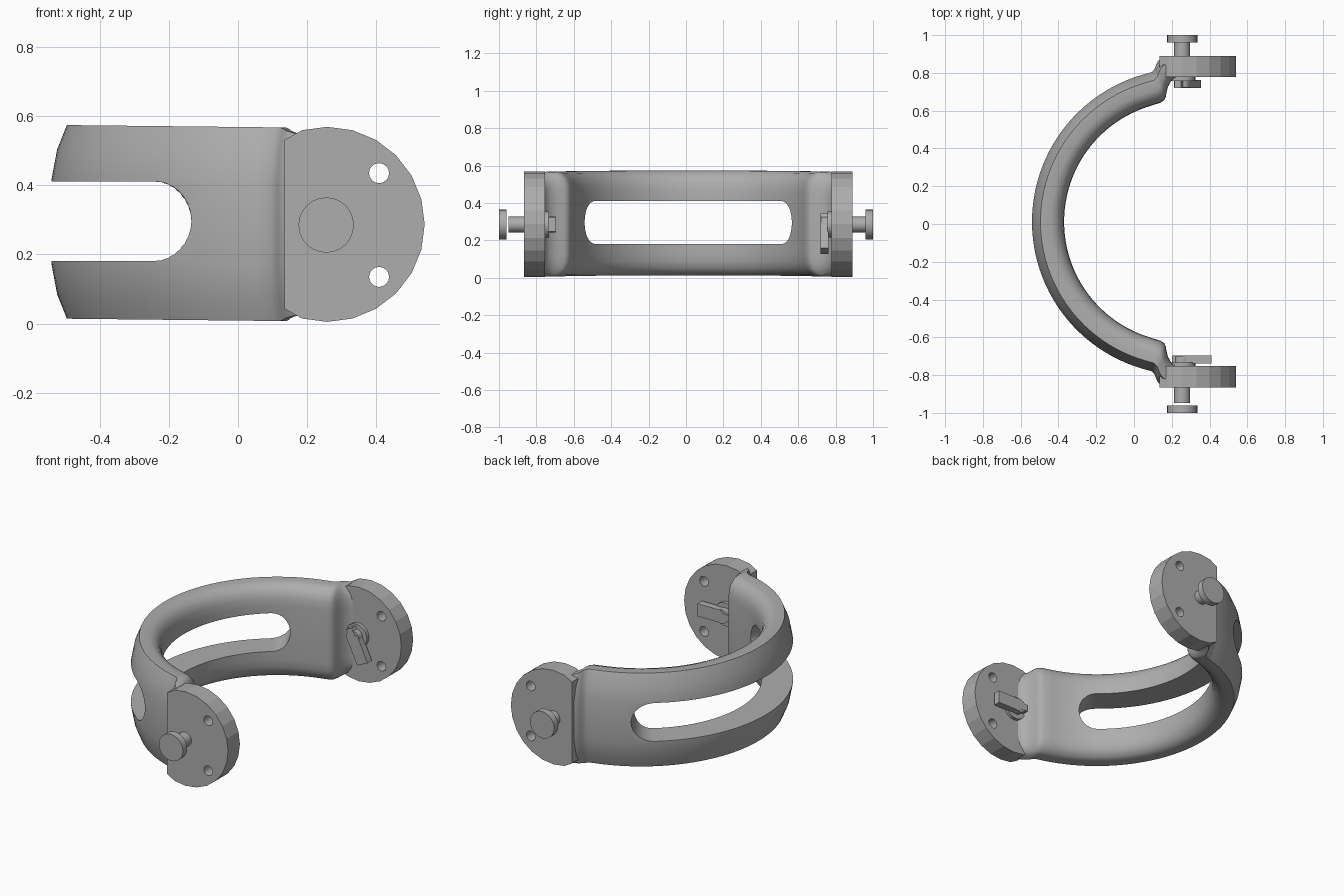
import bpy, bmesh
from math import sin, cos, pi, radians, sqrt

if "Cube" in bpy.data.objects:
    bpy.data.objects.remove(bpy.data.objects["Cube"])

grey = bpy.data.materials.new("satin grey")
grey.use_nodes = True
grey.diffuse_color = (0.42, 0.42, 0.42, 1)
grey.node_tree.nodes["Principled BSDF"].inputs["Base Color"].default_value = (0.42, 0.42, 0.42, 1)

CX, CY, CZ = 0.27, 0.012, 0.287       # centre of the arc
R_IN, R_OUT = 0.64, 0.81
PIN_X, PIN_Z = 0.255, 0.285


def loft(name, rings):
    """Skin a list of equal point loops and cap both ends."""
    bm = bmesh.new()
    loops = [[bm.verts.new(p) for p in ring] for ring in rings]
    n = len(loops[0])
    for a, b in zip(loops, loops[1:]):
        for i in range(n):
            j = (i + 1) % n
            bm.faces.new((a[i], a[j], b[j], b[i]))
    bm.faces.new(loops[0])
    bm.faces.new(loops[-1])
    bmesh.ops.recalc_face_normals(bm, faces=bm.faces)
    mesh = bpy.data.meshes.new(name)
    bm.to_mesh(mesh)
    bm.free()
    mesh.materials.append(grey)
    ob = bpy.data.objects.new(name, mesh)
    bpy.context.collection.objects.link(ob)
    return ob


def prism(name, outline, y0, y1):
    return loft(name, [[(x, y, z) for x, z in outline] for y in (y0, y1)])


def circle(x, z, r, n):
    return [(x + r * cos(2 * pi * i / n), z + r * sin(2 * pi * i / n)) for i in range(n)]


def activate(ob):
    bpy.ops.object.select_all(action='DESELECT')
    ob.select_set(True)
    bpy.context.view_layer.objects.active = ob


def cut(ob, cutter):
    mod = ob.modifiers.new("cut", 'BOOLEAN')
    mod.operation, mod.solver, mod.object = 'DIFFERENCE', 'EXACT', cutter
    activate(ob)
    bpy.ops.object.modifier_apply(modifier=mod.name)


def smooth(ob, angle=35):
    activate(ob)
    bpy.ops.object.shade_smooth_by_angle(angle=radians(angle))


# Curved band: cross-section as (inner-to-outer fraction, height from middle)
half = [(1, 0.12), (0.9, 0.21), (0.735, 0.28), (0.42, 0.28),
        (0.24, 0.27), (0.09, 0.24), (0.02, 0.205), (0, 0.16)]
section = half + [(t, -h) for t, h in reversed(half)]

# Neck stations: outer x, y, inner x, y, height scale
neck = [(0.095, 0.792, 0.14, 0.63, 1), (0.108, 0.808, 0.16, 0.643, 1),
        (0.115, 0.825, 0.168, 0.66, 0.99), (0.125, 0.848, 0.172, 0.685, 0.97),
        (0.145, 0.866, 0.18, 0.715, 0.95), (0.17, 0.875, 0.195, 0.743, 0.93),
        (0.2, 0.876, 0.215, 0.762, 0.92), (0.25, 0.876, 0.25, 0.776, 0.9)]
arc = []
for i in range(49):
    a = radians(-74 + 148 * i / 48)
    arc.append((CX - R_OUT * cos(a), R_OUT * sin(a), CX - R_IN * cos(a), R_IN * sin(a), 1))
stations = [(a, -b, c, -d, s) for a, b, c, d, s in reversed(neck)] + arc + neck


def ring(ox, oy, ix, iy, s):
    pts = []
    for t, h in section:
        x, y = ix + (ox - ix) * t, iy + (oy - iy) * t
        pts.append((x, CY + y, CZ - 0.011 * (x - 0.15) + h * s))
    return pts


band = loft("curved_band", [ring(*s) for s in stations])

# Long rounded slot following the arc
slot_rings = []
end, reach, hh = radians(60), radians(9), 0.115
angles = [-end + reach * (1 - cos(pi / 2 * k / 8)) for k in range(9)]
angles += [(-end + reach) * (1 - k / 12) for k in range(1, 13)]
angles += [-a for a in reversed(angles[:-1])]
for a in angles:
    d = max(0, abs(a) - end + reach) / reach
    h = max(0.002, hh * sqrt(max(0, 1 - d * d)))
    slot_rings.append([(CX - r * cos(a), CY + r * sin(a), 0.296 + z)
                       for r, z in ((0.5, -h), (1, -h), (1, h), (0.5, h))])
slot = loft("slot_cutter", slot_rings)
cut(band, slot)
smooth(band, 40)

# Screw hole cutters
holes = [prism("hole_cutter", circle(0.408, z, 0.029, 16), -1.2, 1.2) for z in (0.435, 0.135)]

# End pads, pins and latches on both sides
pad_outline = [(max(x, 0.135), z) for x, z in circle(0.258, CZ, 0.282, 24)]
latch_half = [(-0.055, 0.02), (-0.012, 0.022), (0.005, 0.038), (0.155, 0.038)]
latch_outline = latch_half + [(x, -z) for x, z in reversed(latch_half)]

for side, s, tilt in (("front", -1, 0), ("back", 1, -65)):
    def y(v):
        return CY + s * v

    pad = prism(side + "_pad", pad_outline, y(0.765), y(0.877))
    for hole in holes:
        cut(pad, hole)
    smooth(pad, 10)

    for part, r, y0, y1 in (("pin_shaft", 0.042, 0.71, 0.96),
                            ("pin_collar", 0.07, 0.745, 0.77)):
        smooth(prism(f"{side}_{part}", circle(PIN_X, PIN_Z, r, 24), y(y0), y(y1)))
    smooth(prism(side + "_pin_head", circle(PIN_X, PIN_Z, 0.08, 24), s * 0.96, s))

    c, n = cos(radians(tilt)), sin(radians(tilt))
    turned = [(PIN_X + u * c - v * n, PIN_Z + u * n + v * c) for u, v in latch_outline]
    prism(side + "_latch", turned, y(0.708), y(0.75))

for cutter in holes + [slot]:
    bpy.data.objects.remove(cutter)
